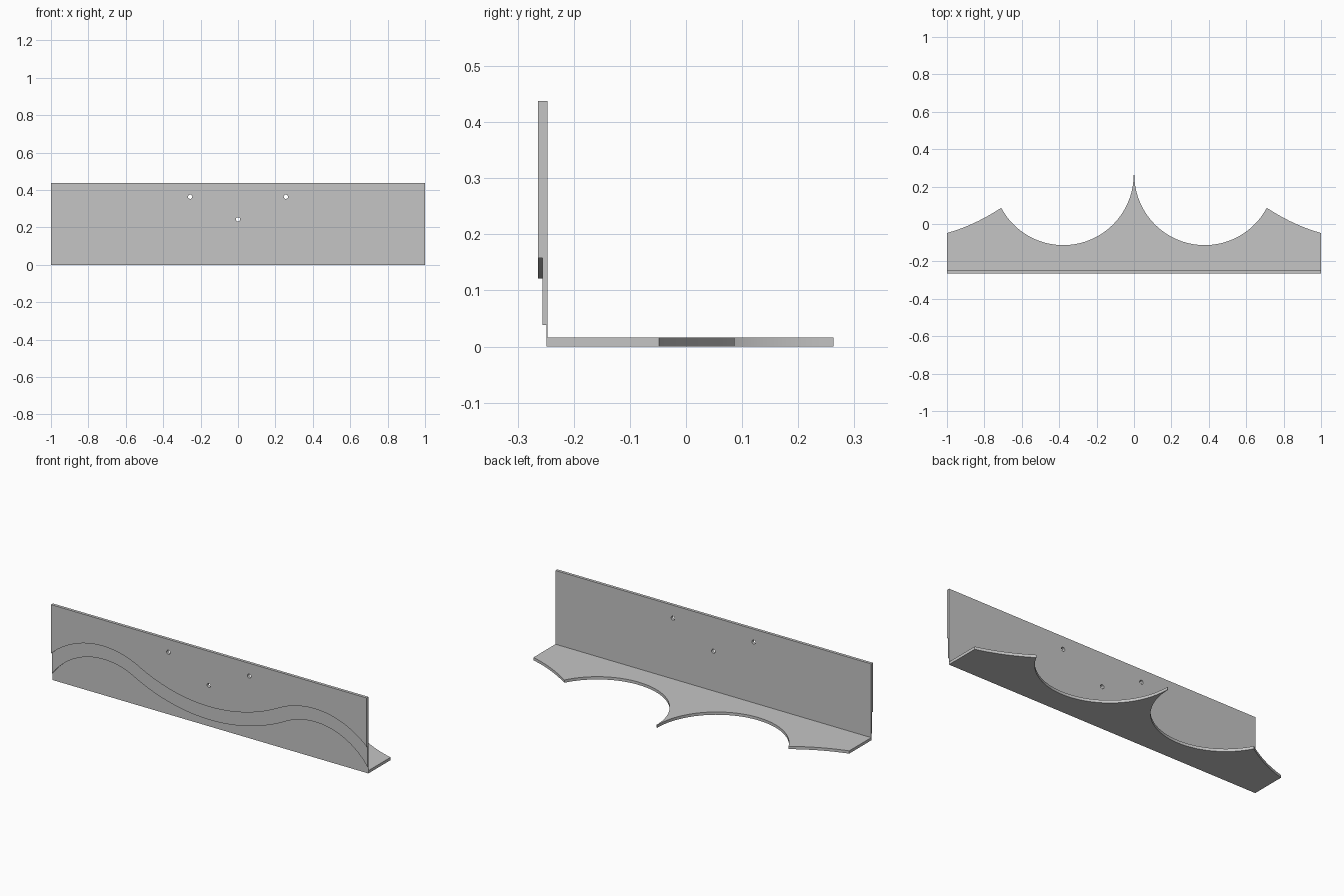
import bpy
from math import sqrt, cos, sin, acos, pi, radians

if "Cube" in bpy.data.objects:
    bpy.data.objects.remove(bpy.data.objects["Cube"])

GREY = (0.56, 0.56, 0.56, 1)
grey = bpy.data.materials.new("plain grey")
grey.diffuse_color = GREY
grey.use_nodes = True
grey.node_tree.nodes["Principled BSDF"].inputs["Base Color"].default_value = GREY


def sheet(name, loops, thickness, location, upright):
    """Flat board from an outline plus hole loops, extruded about its mid-plane."""
    curve = bpy.data.curves.new(name, "CURVE")
    curve.dimensions = "2D"
    curve.fill_mode = "BOTH"
    curve.extrude = thickness / 2
    for loop in loops:
        spline = curve.splines.new("POLY")
        spline.points.add(len(loop) - 1)
        for point, (u, v) in zip(spline.points, loop):
            point.co = (u, v, 0, 1)
        spline.use_cyclic_u = True
    obj = bpy.data.objects.new(name, curve)
    bpy.context.collection.objects.link(obj)
    obj.location = location
    obj.rotation_euler.x = pi / 2 if upright else 0
    bpy.ops.object.select_all(action="DESELECT")
    obj.select_set(True)
    bpy.context.view_layer.objects.active = obj
    bpy.ops.object.convert(target="MESH")
    obj = bpy.context.object
    obj.data.materials.clear()
    obj.data.materials.append(grey)
    bpy.ops.object.shade_smooth_by_angle(angle=radians(30))


def circle(u, v, r, n=20):
    return [(u + r * cos(2 * pi * i / n), v + r * sin(2 * pi * i / n)) for i in range(n)]


# Wavy lower border: a central trough arc blending into a crest arc on each side
CREST_X, CREST_Z, CREST_R = 0.67, -0.196, 0.484
TROUGH_Z, TROUGH_R = 1.064, 0.943
HEIGHT = 0.438


def wave(x, drop):
    x = abs(x)
    trough_r, crest_r = TROUGH_R + drop, CREST_R - drop
    if x < CREST_X * trough_r / (trough_r + crest_r):
        return TROUGH_Z - sqrt(trough_r ** 2 - x ** 2)
    return CREST_Z + sqrt(crest_r ** 2 - (x - CREST_X) ** 2)


def wavy_outline(drop, steps=96):
    xs = [-1 + 2 * i / steps for i in range(steps + 1)]
    return [(x, wave(x, drop)) for x in xs] + [(1, HEIGHT), (-1, HEIGHT)]


# Upright panel: two stepped layers over a thin backing sheet, with screw holes
holes = [circle(x, z, 0.0115) for x, z in ((-0.256, 0.364), (0.256, 0.364), (0, 0.243))]
sheet("front_layer", [wavy_outline(0)] + holes, 0.008, (0, -0.26, 0), True)
sheet("middle_layer", [wavy_outline(0.079)] + holes, 0.008, (0, -0.252, 0), True)
backing = [(-1, 0), (1, 0), (1, HEIGHT), (-1, HEIGHT)]
sheet("backing_sheet", [backing] + holes, 0.0015, (0, -0.2477, 0), True)

# Shelf: two round bays meeting in a central point, with swept outer wings
BAY_X, BAY_Y, BAY_R = 0.378, 0.263, 0.376
TIP_X, WING_Y, SAG = 0.71, -0.048, 0.014
SHELF = 0.016
sweep = pi - acos((TIP_X - BAY_X) / BAY_R)
half = []
for i in range(49):
    a = pi + sweep * i / 48
    half.append((BAY_X + BAY_R * cos(a), BAY_Y + BAY_R * sin(a)))
tip_y = half[-1][1]
for i in range(1, 13):
    t = i / 12
    half.append((TIP_X + (1 - TIP_X) * t,
                 tip_y + (WING_Y - tip_y) * t - 4 * SAG * t * (1 - t)))
half.append((1, -0.248))
mirrored = [(-x, y) for x, y in reversed(half)]
sheet("shelf", [half + mirrored], SHELF, (0, 0, SHELF / 2), False)
